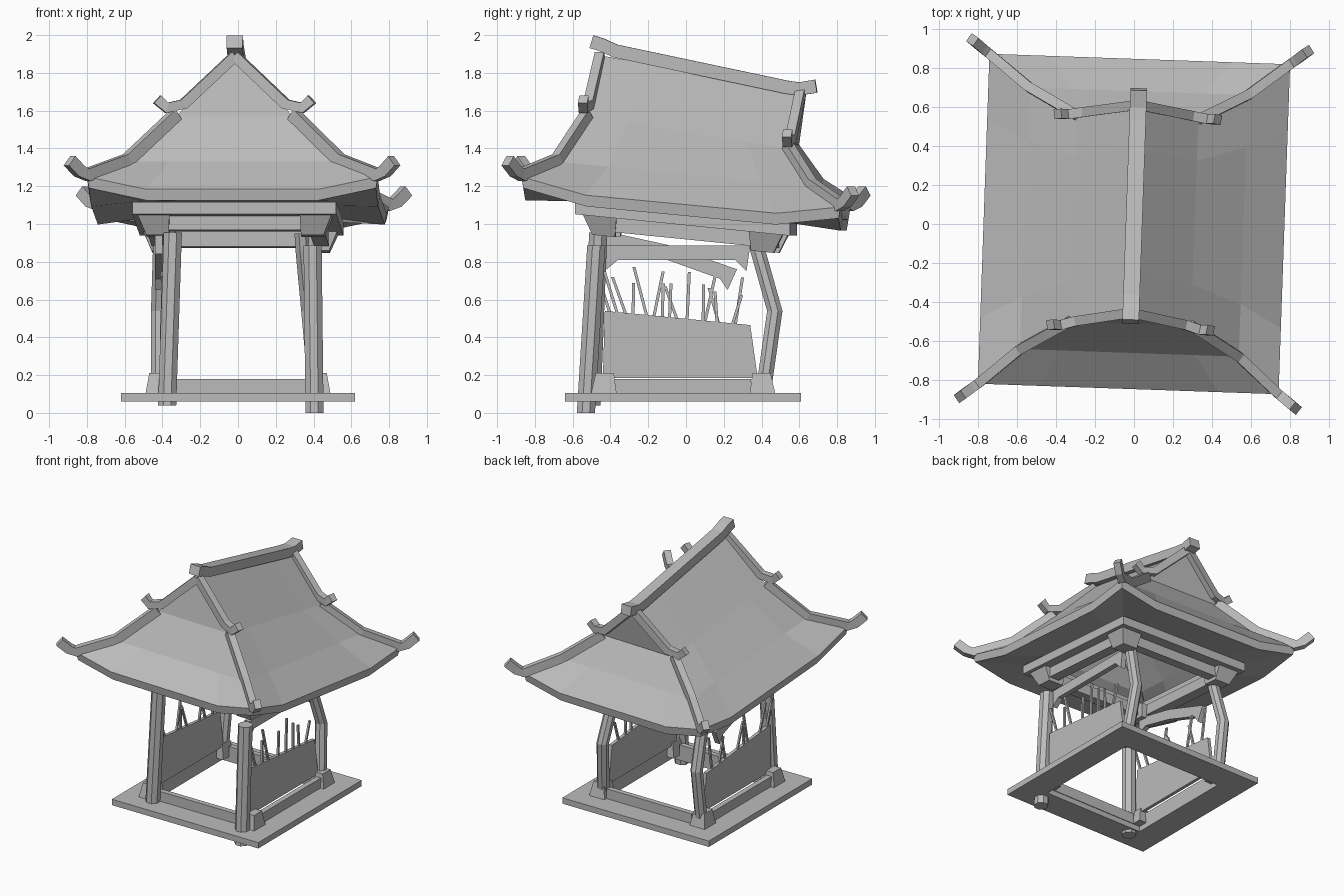
import bpy, bmesh, random
from math import sin, cos, pi, radians
from mathutils import Vector, Matrix

if "Cube" in bpy.data.objects:
    bpy.data.objects.remove(bpy.data.objects["Cube"])
random.seed(4)

grey = bpy.data.materials.new("weathered_grey")
grey.use_nodes = True
colour = (0.5, 0.5, 0.5, 1)
grey.diffuse_color = colour
grey.node_tree.nodes["Principled BSDF"].inputs["Base Color"].default_value = colour

YAW = Matrix.Rotation(radians(-2), 3, 'Z')
TILT = -0.1          # the sagging roof drops towards the back
SIDES = ((-1, "right"), (1, "left"))


def loft(name, loops, caps=True, ring=False, turn=False):
    """Skin a row of equal loops; ring joins last to first."""
    bm = bmesh.new()
    rows = [[bm.verts.new(YAW @ Vector(p) if turn else Vector(p)) for p in l] for l in loops]
    pairs = list(zip(rows, rows[1:])) + ([(rows[-1], rows[0])] if ring else [])
    n = len(rows[0])
    for a, b in pairs:
        for i in range(n):
            j = (i + 1) % n
            bm.faces.new((a[i], a[j], b[j], b[i]))
    if caps and not ring:
        bm.faces.new(rows[0])
        bm.faces.new(rows[-1])
    bmesh.ops.remove_doubles(bm, verts=bm.verts, dist=0.0005)
    bmesh.ops.recalc_face_normals(bm, faces=bm.faces)
    mesh = bpy.data.meshes.new(name)
    bm.to_mesh(mesh)
    bm.free()
    mesh.materials.append(grey)
    ob = bpy.data.objects.new(name, mesh)
    bpy.context.collection.objects.link(ob)
    return ob


def rect(cx, cy, hx, hy, z, tilt=0.0):
    return [(x, y, z + tilt * y) for x, y in
            ((cx - hx, cy - hy), (cx + hx, cy - hy), (cx + hx, cy + hy), (cx - hx, cy + hy))]


def frame(name, hx, hy, width, z0, z1, cy=0.0, tilt=0.0, turn=False):
    """Rectangular ring with an open middle."""
    ix, iy = hx - width, hy - width
    loft(name, [rect(0, cy, hx, hy, z0, tilt), rect(0, cy, hx, hy, z1, tilt),
                rect(0, cy, ix, iy, z1, tilt), rect(0, cy, ix, iy, z0, tilt)],
         ring=True, turn=turn)


def post(name, path, r, n=8):
    loft(name, [[(x + r * cos(2 * pi * (i + .5) / n), y + r * sin(2 * pi * (i + .5) / n), z)
                 for i in range(n)] for x, y, z in path])


def beam(name, path, w, h, turn=True):
    """Square beam swept along a path, kept upright."""
    pts = [Vector(p) for p in path]
    flat = pts[-1] - pts[0]
    side = Vector((-flat.y, flat.x, 0)).normalized() * w / 2
    loops = []
    for i, p in enumerate(pts):
        d = (pts[min(i + 1, len(pts) - 1)] - pts[max(i - 1, 0)]).normalized()
        up = side.cross(d).normalized() * h / 2
        loops.append([p - side - up, p + side - up, p + side + up, p - side + up])
    loft(name, loops, turn=turn)


def plank(name, x, thick, outline):
    """Board lying in the y-z plane, cut to an outline."""
    loft(name, [[(x + s * thick / 2, y, z) for y, z in outline] for s in (-1, 1)])


# Plinth, sills and footings
CY = -0.015
frame("plinth", 0.62, 0.625, 0.2, 0.06, 0.105, CY)
for s, word in SIDES:
    loft(word + "_sill", [rect(s * 0.44, CY, 0.02, 0.36, z) for z in (0.1, 0.18)])
    loft(("front_sill", "back_sill")[s > 0],
         [rect(0, CY + s * 0.44, 0.36, 0.02, z) for z in (0.1, 0.18)])
    for e, end in ((-1, "front"), (1, "back")):
        loft(f"{end}_{word}_footing",
             [rect(s * 0.425, CY + e * 0.42, 0.065, 0.068, 0.1),
              rect(s * 0.425, CY + e * 0.415, 0.045, 0.048, 0.21)])

# Posts: the front pair has slipped, the back pair has buckled
post("front_right_post", [(-0.375, -0.5, 0.04), (-0.345, -0.465, 0.955)], 0.052)
post("front_left_post", [(0.405, -0.53, 0), (0.395, -0.475, 0.885)], 0.052)
post("back_right_post", [(-0.42, 0.415, 0.15), (-0.42, 0.47, 0.54), (-0.41, 0.38, 0.86),
                         (-0.4, 0.36, 0.95)], 0.044)
post("back_left_post", [(0.41, 0.415, 0.15), (0.375, 0.47, 0.54), (0.345, 0.38, 0.86),
                        (0.34, 0.36, 0.95)], 0.044)

# Side walls with broken pickets
for s, word in SIDES:
    x = s * 0.4
    plank(word + "_wall", x, 0.025, [(-0.44, 0.185), (0.38, 0.185), (0.34, 0.465), (-0.43, 0.54)])
    for i in range(8):
        y = -0.38 + i * 0.09 + random.uniform(-.03, .03)
        z = 0.5 - 0.097 * y
        lean = random.uniform(-.09, .09)
        top = z + random.uniform(.14, .26)
        loft(f"{word}_picket_{i + 1}", [rect(x, y, 0.007, 0.008, z - 0.03),
                                        rect(x, y + lean, 0.007, 0.008, top)])

# Lintels: one bracketed and in place, one fallen at the back
plank("left_lintel", 0.37, 0.04, [(-0.42, 0.76), (-0.36, 0.81), (0.26, 0.81), (0.32, 0.75),
                                  (0.34, 0.885), (-0.42, 0.885)])
plank("right_lintel", -0.42, 0.04, [(-0.42, 0.84), (-0.35, 0.87), (-0.1, 0.81), (0.18, 0.71),
                                    (0.22, 0.65), (0.27, 0.76), (-0.1, 0.89), (-0.42, 0.96)])

# Stepped roof frames and corner brackets
frame("lower_roof_frame", 0.47, 0.48, 0.08, 0.92, 1.0, tilt=TILT, turn=True)
frame("upper_roof_frame", 0.54, 0.57, 0.12, 0.995, 1.06, tilt=TILT, turn=True)
for sx, word in SIDES:
    for sy, end in ((-1, "front"), (1, "back")):
        loft(f"{end}_{word}_bracket",
             [rect(sx * 0.41, sy * 0.42, 0.06, 0.06, 0.895, TILT),
              rect(sx * 0.43, sy * 0.44, 0.085, 0.09, 1.0, TILT)], turn=True)


# Curved hip-and-gable roof shell
def ring_loop(hx, yf, zf, yb, zb, dip=0.0):
    """Four corners plus two dipped points along every side."""
    c = [Vector(p) for p in ((-hx, yf, zf), (hx, yf, zf), (hx, yb, zb), (-hx, yb, zb))]
    out = []
    for i in range(4):
        a, b = c[i], c[(i + 1) % 4]
        out += [a] + [a.lerp(b, t) - Vector((0, 0, dip)) for t in (.2, .8)]
    return out


shell = [(0, -0.44, 1.89, 0.6, 1.70),
         (0.31, -0.51, 1.57, 0.545, 1.40),
         (0.56, -0.66, 1.33, 0.68, 1.20),
         (0.77, -0.845, 1.25, 0.845, 1.09, 0.065),
         (0.76, -0.835, 1.19, 0.835, 1.03, 0.065),
         (0.50, -0.53, 1.12, 0.53, 1.01)]
loft("roof_shell", [ring_loop(*row) for row in shell], caps=False, turn=True)

# Main ridge with upturned ends
beam("main_ridge", [(0, -0.5, 1.965), (0, -0.45, 1.95), (0, -0.37, 1.915), (0, 0.53, 1.725),
                    (0, 0.6, 1.715), (0, 0.69, 1.73)], 0.085, 0.07)

# Gable trims and hip ridges, mirrored left and right
for s, word in SIDES:
    for end, ys, dz in (("front", (-0.455, -0.505, -0.53), 0), ("back", (0.61, 0.565, 0.55), -0.18)):
        path = [(0, ys[0], 1.89), (s * 0.27, ys[1], 1.635), (s * 0.36, ys[2], 1.615),
                (s * 0.41, ys[2], 1.66)]
        beam(f"{end}_{word}_gable_trim", [(x, y, z + dz) for x, y, z in path], 0.05, 0.055)
    for end, (a, b, c) in (("front", shell[1:4]), ("back", shell[1:4])):
        k = 1 if end == "front" else 3
        e = -1 if k == 1 else 1
        path = [(s * r[0], r[k], r[k + 1] + 0.01) for r in (a, b, c)]
        path += [(s * 0.81, e * 0.875, c[k + 1] + 0.03), (s * 0.86, e * 0.915, c[k + 1] + 0.085)]
        beam(f"{end}_{word}_hip_ridge", path, 0.05, 0.065)
